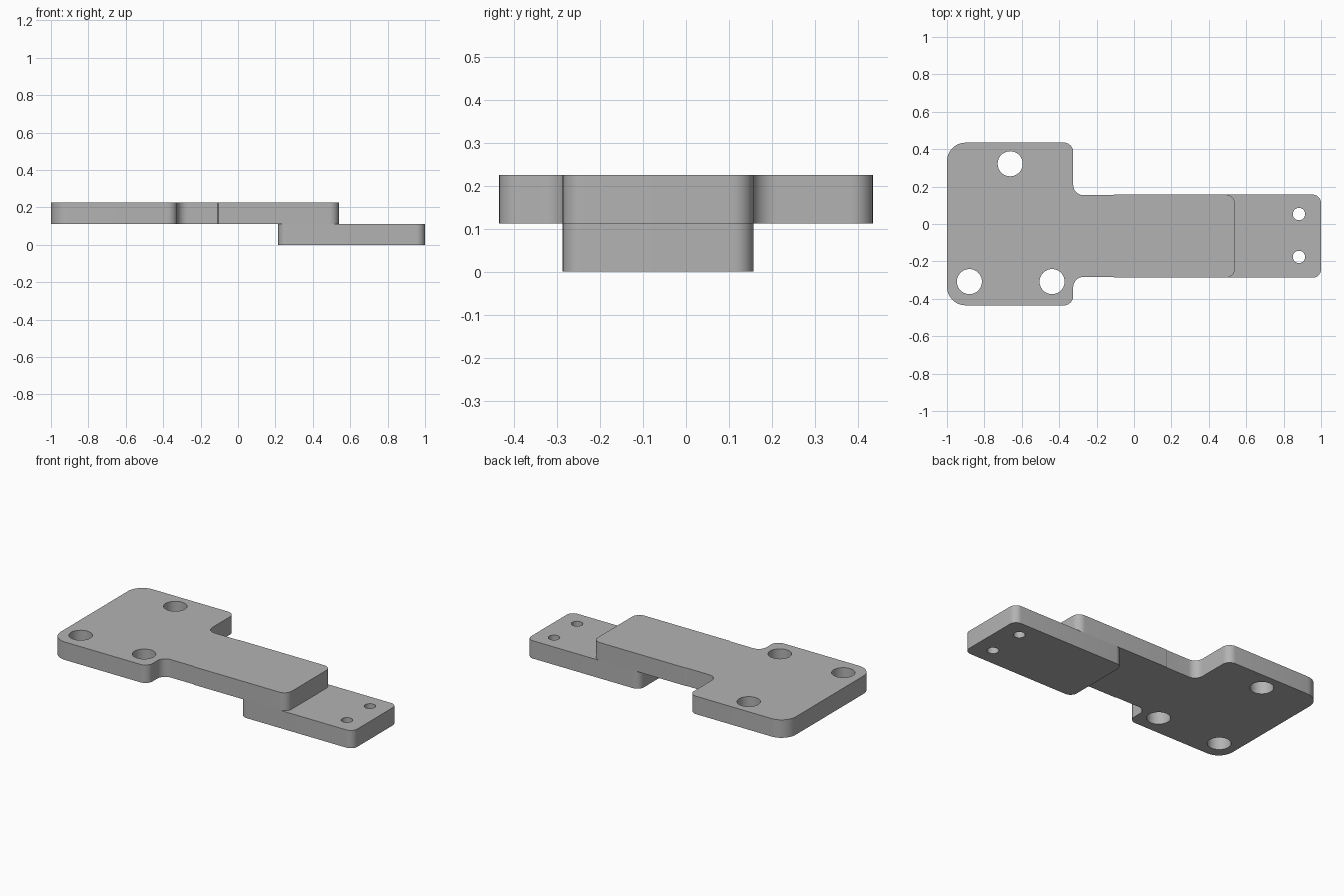
import bpy, bmesh, math
from mathutils import Vector

if "Cube" in bpy.data.objects:
    bpy.data.objects.remove(bpy.data.objects["Cube"], do_unlink=True)

grey = bpy.data.materials.new("plain grey")
grey.use_nodes = True
grey.diffuse_color = (0.45, 0.45, 0.45, 1)
grey.node_tree.nodes["Principled BSDF"].inputs["Base Color"].default_value = grey.diffuse_color


def rounded(corners, steps=10):
    """Outline from (x, y, radius) corners, each replaced by a tangent arc."""
    points = []
    for i, (x, y, r) in enumerate(corners):
        here = Vector((x, y))
        if r == 0:
            points.append(here)
            continue
        before = (Vector(corners[i - 1][:2]) - here).normalized()
        after = (Vector(corners[(i + 1) % len(corners)][:2]) - here).normalized()
        half = before.angle(after) / 2
        centre = here + (before + after).normalized() * r / math.sin(half)
        start = here + before * r / math.tan(half) - centre
        end = here + after * r / math.tan(half) - centre
        sweep = start.angle(end)
        for k in range(steps + 1):
            t = k / steps
            points.append(centre + (start * math.sin((1 - t) * sweep)
                                    + end * math.sin(t * sweep)) / math.sin(sweep))
    return points


def circle(x, y, r, count=40):
    return [Vector((x + r * math.cos(math.tau * k / count),
                    y + r * math.sin(math.tau * k / count))) for k in range(count)]


def plate(name, loops, bottom, top):
    """Solid plate: first loop is the outline, the others are through holes."""
    curve = bpy.data.curves.new(name, "CURVE")
    curve.dimensions = "2D"
    curve.fill_mode = "BOTH"
    curve.extrude = (top - bottom) / 2
    for loop in loops:
        spline = curve.splines.new("POLY")
        spline.points.add(len(loop) - 1)
        for point, co in zip(spline.points, loop):
            point.co = (co.x, co.y, 0, 1)
        spline.use_cyclic_u = True
    source = bpy.data.objects.new(name + " curve", curve)
    bpy.context.collection.objects.link(source)
    graph = bpy.context.evaluated_depsgraph_get()
    mesh = bpy.data.meshes.new_from_object(source.evaluated_get(graph))
    bpy.data.objects.remove(source, do_unlink=True)
    bpy.data.curves.remove(curve)

    bm = bmesh.new()
    bm.from_mesh(mesh)
    bmesh.ops.remove_doubles(bm, verts=bm.verts, dist=0.0001)
    bmesh.ops.translate(bm, verts=bm.verts, vec=(0, 0, (bottom + top) / 2))
    bmesh.ops.recalc_face_normals(bm, faces=bm.faces)
    bm.to_mesh(mesh)
    bm.free()
    mesh.materials.clear()
    mesh.materials.append(grey)
    obj = bpy.data.objects.new(name, mesh)
    bpy.context.collection.objects.link(obj)
    bpy.ops.object.select_all(action="DESELECT")
    obj.select_set(True)
    bpy.context.view_layer.objects.active = obj
    bpy.ops.object.shade_smooth_by_angle(angle=math.radians(30))


# Wide head with a narrower arm that widens very slightly past its root
head, neck, tip = -0.325, -0.11, 0.54
upper = rounded([
    (-1, -0.435, 0.1), (head, -0.435, 0.05), (head, -0.283, 0.055),
    (neck, -0.283, 0), (neck + 0.005, -0.287, 0),
    (tip, -0.287, 0.05), (tip, 0.157, 0.05),
    (neck + 0.005, 0.157, 0), (neck, 0.154, 0),
    (head, 0.154, 0.055), (head, 0.435, 0.05), (-1, 0.435, 0.1)])
mount_holes = [circle(x, y, 0.067) for x, y in
               ((-0.662, 0.322), (-0.88, -0.308), (-0.438, -0.308))]
plate("upper_plate", [upper] + mount_holes, 0.112, 0.225)

# Lower tongue under the arm tip
lower = rounded([(0.215, -0.287, 0.045), (1, -0.287, 0.045),
                 (1, 0.157, 0.045), (0.215, 0.157, 0.045)])
screw_holes = [circle(0.882, y, 0.033) for y in (0.053, -0.176)]
plate("lower_plate", [lower] + screw_holes, 0, 0.112)
